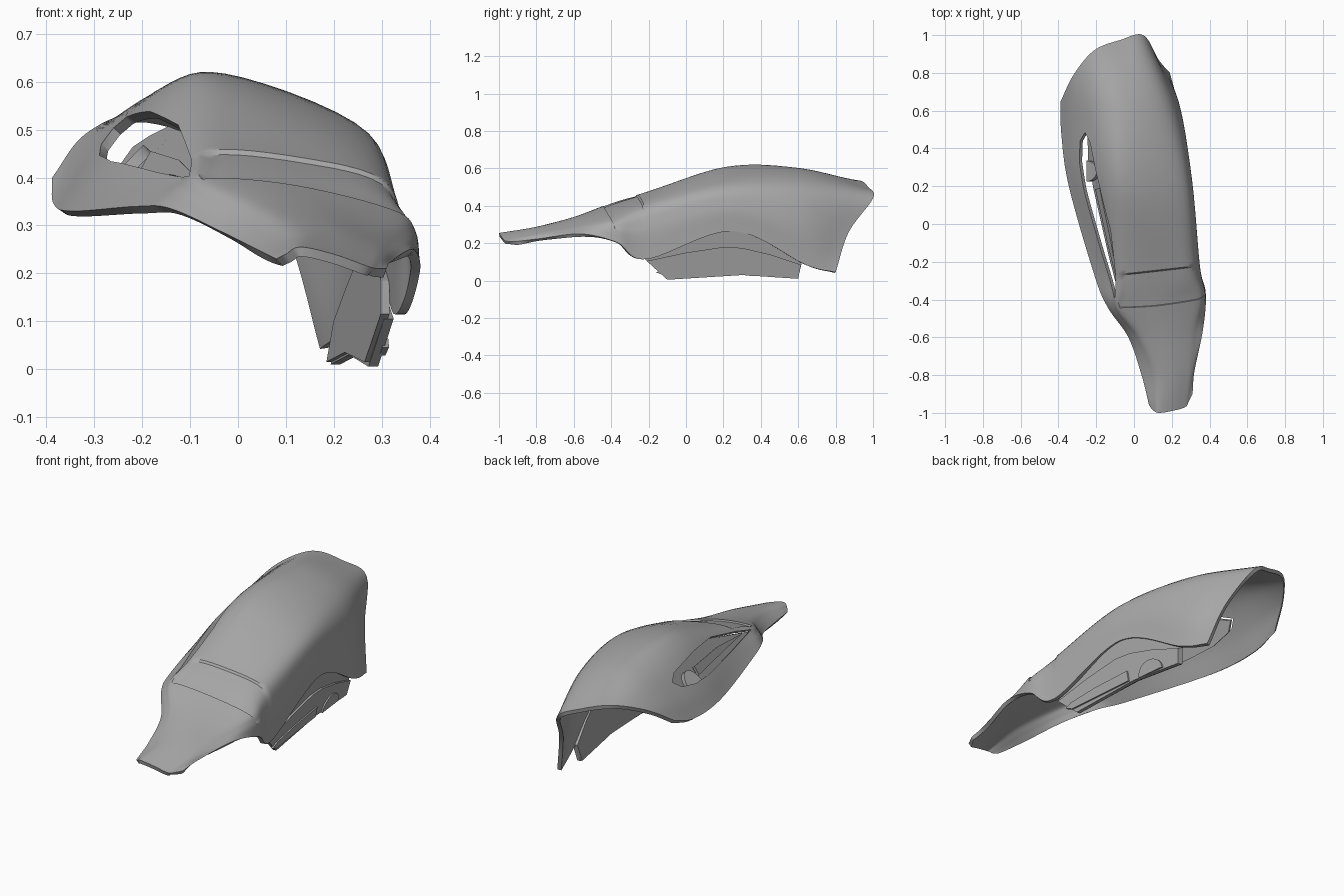
import bpy, bmesh, math
from mathutils import Vector

cube = bpy.data.objects.get("Cube")
if cube:
    bpy.data.objects.remove(cube)

grey = bpy.data.materials.new("plain_grey")
grey.use_nodes = True
grey.diffuse_color = (0.4, 0.4, 0.4, 1)
grey.node_tree.nodes["Principled BSDF"].inputs["Base Color"].default_value = (0.4, 0.4, 0.4, 1)


def make_object(name, verts, faces):
    mesh = bpy.data.meshes.new(name)
    mesh.from_pydata(verts, [], faces)
    bm = bmesh.new()
    bm.from_mesh(mesh)
    if name != "armour_shell":
        bmesh.ops.recalc_face_normals(bm, faces=bm.faces)
    bm.to_mesh(mesh)
    bm.free()
    mesh.materials.append(grey)
    obj = bpy.data.objects.new(name, mesh)
    bpy.context.collection.objects.link(obj)
    return obj


def activate(obj):
    bpy.ops.object.select_all(action="DESELECT")
    obj.select_set(True)
    bpy.context.view_layer.objects.active = obj


def smooth(obj, angle=35):
    activate(obj)
    bpy.ops.object.shade_smooth_by_angle(angle=math.radians(angle))


def spline(points, t):
    """Catmull-Rom position, one unit of t for each control point."""
    last = len(points) - 1
    i = min(int(t), last - 1)
    f = t - i
    b, c = points[i], points[i + 1]
    a = points[i - 1] if i > 0 else b * 2 - c
    d = points[i + 2] if i + 2 <= last else c * 2 - b
    return (b * 2 + (c - a) * f + (a * 2 - b * 5 + c * 4 - d) * f ** 2
            + (b * 3 - a - c * 3 + d) * f ** 3) / 2


def prism(name, outline, offset_a, offset_b):
    """Solid between two shifted copies of one outline."""
    n = len(outline)
    verts = [p + offset_a for p in outline] + [p + offset_b for p in outline]
    sides = [(i, (i + 1) % n, n + (i + 1) % n, n + i) for i in range(n)]
    return make_object(name, verts, sides + [tuple(range(n))[::-1], tuple(range(n, 2 * n))])


def rail(*points):
    return [Vector(p) for p in points]


# Lengthwise rails of the shell, each running from the front tip to the rear edge
outer_edge = rail((.08, -.96, .23), (.04, -.8, .25), (-.03, -.6, .285), (-.14, -.44, .335),
                  (-.21, -.27, .34), (-.345, .2, .33), (-.385, .48, .345), (-.388, .65, .4))
outer_flank = rail((.1, -.985, .24), (.08, -.8, .27), (0, -.6, .315), (-.11, -.44, .37),
                   (-.14, -.27, .4), (-.27, .2, .435), (-.31, .55, .46), (-.32, .79, .49))
outer_crease = rail((.13, -1, .255), (.13, -.8, .288), (.05, -.6, .34), (-.06, -.44, .4),
                    (-.06, -.27, .455), (-.14, .2, .575), (-.18, .6, .575), (-.21, .92, .535))
crown = rail((.2, -.99, .24), (.21, -.8, .28), (.17, -.6, .33), (.12, -.43, .385),
             (.13, -.25, .44), (-.01, .2, .602), (-.03, .6, .598), (-.07, .975, .5))
inner_crease = rail((.27, -.97, .215), (.28, -.8, .255), (.29, -.58, .295), (.32, -.4, .335),
                    (.3, -.23, .395), (.25, .2, .51), (.18, .6, .505), (.05, 1, .44))
inner_flank = rail((.29, -.94, .21), (.305, -.8, .24), (.34, -.56, .27), (.37, -.38, .29),
                   (.345, -.22, .29), (.305, .22, .4), (.24, .62, .32), (.13, .87, .26))
inner_edge = rail((.31, -.9, .21), (.32, -.78, .225), (.365, -.56, .25), (.38, -.37, .205),
                  (.345, -.21, .115), (.3, .25, .265), (.23, .64, .085), (.19, .8, .045))
rails = [outer_edge, outer_flank, outer_crease, crown, inner_crease, inner_flank, inner_edge]

# Lofted shell with a shallow cross band, sunk between two rail stations
ALONG, ACROSS = 12, 6
ts = sorted([i / ALONG for i in range(7 * ALONG + 1)] + [2.98, 4.02])
grid = []
for t in ts:
    section = [spline(r, t) for r in rails]
    row = [spline(section, j / ACROSS) for j in range(6 * ACROSS + 1)]
    if 2.99 < t < 4.01:
        row = [p - Vector((0, 0, .009)) if 2 * ACROSS <= j <= 5 * ACROSS else p
               for j, p in enumerate(row)]
    grid.append(row)
w = len(grid[0])
quads = [(i * w + j, i * w + j + 1, (i + 1) * w + j + 1, (i + 1) * w + j)
         for i in range(len(grid) - 1) for j in range(w - 1)]
shell = make_object("armour_shell", [p for row in grid for p in row], quads)
thick = shell.modifiers.new("thickness", "SOLIDIFY")
thick.thickness = .02
thick.offset = -1

# Pocket opening cut through the outer flank
pocket = rail((-.1, -.4, .4), (-.165, -.15, .405), (-.24, .18, .41), (-.267, .33, .425),
              (-.27, .44, .455), (-.245, .485, .49), (-.215, .43, .51), (-.175, .2, .53),
              (-.125, -.03, .51), (-.09, -.28, .43))
outward = Vector((-.72, 0, .69))
cutter = prism("pocket_cutter", pocket, outward * .12, outward * -.1)
cutter.hide_render = True
cutter.hide_viewport = False
cut = shell.modifiers.new("pocket", "BOOLEAN")
cut.operation = "DIFFERENCE"
cut.solver = "EXACT"
cut.object = cutter
activate(shell)
for modifier in list(shell.modifiers):
    bpy.ops.object.modifier_apply(modifier=modifier.name)
bpy.data.objects.remove(cutter)
smooth(shell, 40)

# Recessed pocket floor with a rib and a round boss
centre = sum(pocket, Vector()) / len(pocket)
floor = [centre + (p - centre) * 1.06 for p in pocket]
prism("pocket_floor", floor, outward * -.04, outward * -.055)
rib = [pocket[0].lerp(pocket[-1], .3), pocket[1].lerp(pocket[-2], .2),
       pocket[2].lerp(pocket[-3], .2), pocket[2].lerp(pocket[-3], .55),
       pocket[1].lerp(pocket[-2], .5)]
prism("pocket_rib", rib, outward * -.03, outward * -.045)
slope = Vector((.69, 0, .72))
boss_centre = pocket[3] - Vector((0, .05, 0))
boss = [boss_centre + slope * .08 * math.sin(a) + Vector((0, .055 * math.cos(a), 0))
        for a in [math.pi * k / 16 for k in range(17)]]
smooth(prism("pocket_boss", boss, outward * -.02, outward * -.045))


# Side panel under the arch of the inner flank
def on_side(profile):
    return [Vector((.28 - .114 * y + .2 * z, y, z)) for y, z in profile]


def side_plate(name, profile, front, back):
    return prism(name, on_side(profile), Vector((front, 0, 0)), Vector((back, 0, 0)))


side_plate("side_panel", [(-.22, .115), (-.1, .015), (.3, .035), (.6, .015), (.62, .1), (.5, .18),
                          (.34, .265), (.25, .28), (.15, .26), (-.1, .185)], -.012, -.03)
side_plate("side_ledge", [(-.21, .105), (-.1, .005), (.3, .03), (.6, .01), (.615, .085),
                          (.45, .14), (.3, .175), (.2, .18), (0, .15)], 0, -.02)
side_plate("side_strip", [(-.16, .045), (-.12, .028), (.27, .035), (.27, .088), (.05, .08),
                          (-.12, .062)], .008, -.005)
half_disc = [(.42 + .08 * math.cos(a), .025 + .067 * math.sin(a))
             for a in [math.pi * k / 20 for k in range(21)]]
smooth(side_plate("side_boss", half_disc, .008, -.005))
bpy.ops.object.select_all(action="DESELECT")
